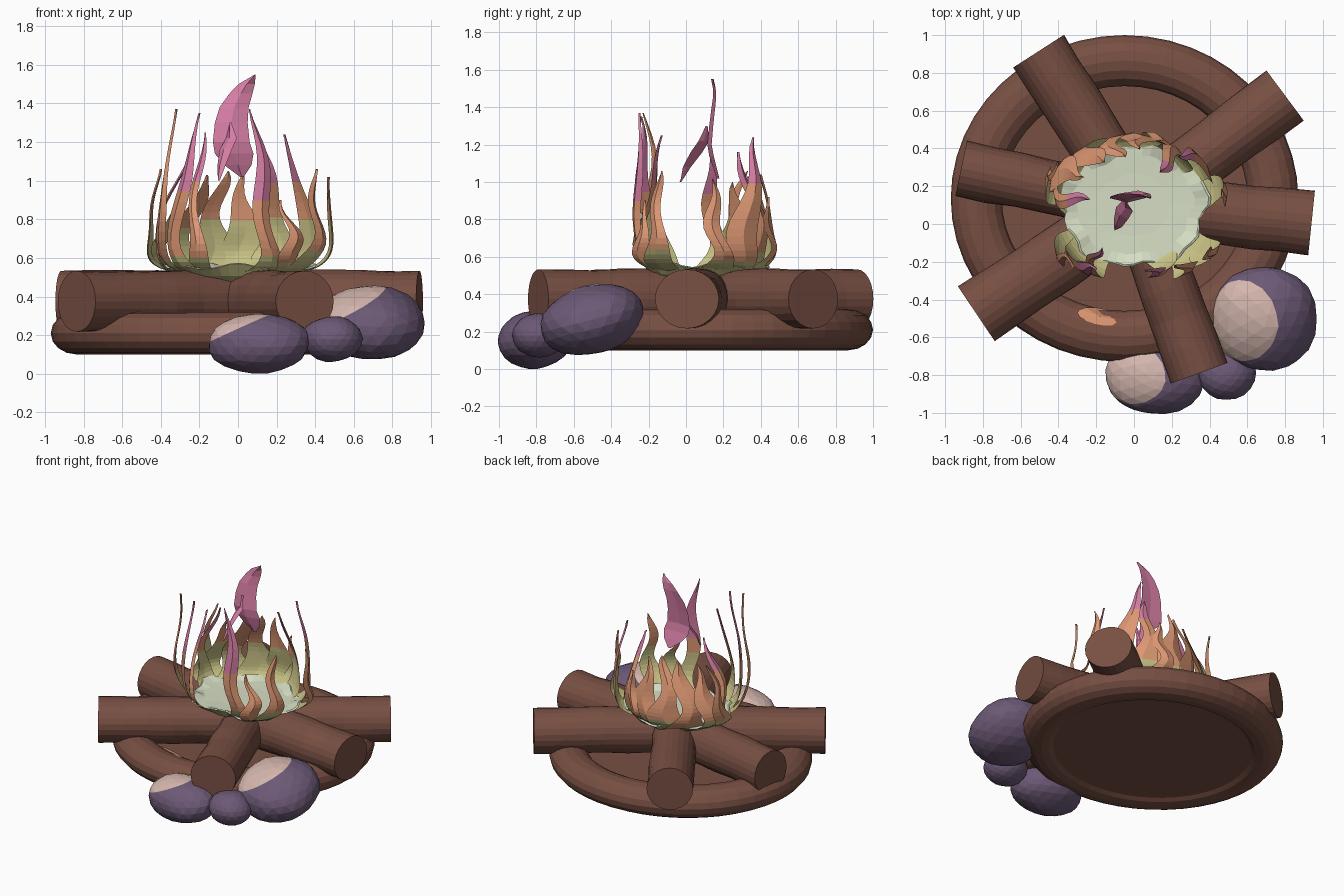
import bpy, bmesh, math
from mathutils import Vector, Matrix, noise

if "Cube" in bpy.data.objects:
    bpy.data.objects.remove(bpy.data.objects["Cube"])


def mat(name, r, g, b):
    m = bpy.data.materials.new(name)
    m.diffuse_color = (r, g, b, 1)
    m.use_nodes = True
    m.node_tree.nodes["Principled BSDF"].inputs["Base Color"].default_value = m.diffuse_color
    return m


BROWN = mat("bark_brown", 0.185, 0.078, 0.055)
PURPLE = mat("stone_purple", 0.15, 0.10, 0.18)
BLUSH = mat("stone_blush", 0.66, 0.47, 0.42)
PALE = mat("ember_pale_green", 0.67, 0.73, 0.55)
YELLOW = mat("flame_yellow_green", 0.57, 0.53, 0.23)
ORANGE = mat("flame_orange", 0.72, 0.31, 0.17)
PINK = mat("flame_pink", 0.68, 0.21, 0.38)
FIRE = [PALE, YELLOW, ORANGE, PINK]


def finish(bm, name, mats):
    bmesh.ops.recalc_face_normals(bm, faces=bm.faces)
    me = bpy.data.meshes.new(name)
    bm.to_mesh(me)
    bm.free()
    for m in mats:
        me.materials.append(m)
    ob = bpy.data.objects.new(name, me)
    bpy.context.collection.objects.link(ob)
    return ob


def skin(bm, rings, closed_u=False, mat_rule=None):
    """Quads between successive rings of points."""
    vs = [[bm.verts.new(p) for p in r] for r in rings]
    rows = len(vs) if closed_u else len(vs) - 1
    n = len(vs[0])
    for i in range(rows):
        for j in range(n):
            a, b = vs[i], vs[(i + 1) % len(vs)]
            f = bm.faces.new((a[j], a[(j + 1) % n], b[(j + 1) % n], b[j]))
            if mat_rule:
                f.material_index = mat_rule(f.calc_center_median(), j)
    return vs


# base ring with a thin floor
CX, CY, RX, RY, TUBE = -0.05, 0.135, 0.785, 0.73, 0.135
bm = bmesh.new()
rings = []
for i in range(48):
    a = math.tau * i / 48
    ring = []
    for j in range(16):
        b = math.tau * j / 16
        k = TUBE * math.cos(b)
        ring.append((CX + (RX + k) * math.cos(a), CY + (RY + k) * math.sin(a),
                     0.21 + 0.11 * math.sin(b)))
    rings.append(ring)
skin(bm, rings, True)
finish(bm, "base_ring", [BROWN])

bm = bmesh.new()
bmesh.ops.create_cone(bm, cap_ends=True, segments=48, radius1=1, radius2=1, depth=0.02,
                      matrix=Matrix.Translation((CX, CY, 0.135)) @ Matrix.Diagonal((0.76, 0.7, 1, 1)))
finish(bm, "base_floor", [BROWN])

# glowing patch on the ring
bm = bmesh.new()
pts = []
for i in range(14):
    a = math.tau * i / 14
    x, y = -0.18 + 0.12 * math.cos(a), -0.49 + 0.045 * math.sin(a)
    off = math.hypot((x - CX) * RY / RX, y - CY) - RY
    z = 0.21 + 0.11 * math.sqrt(max(0, 1 - (off / TUBE) ** 2))
    pts.append(bm.verts.new((x, y - 0.02 * math.cos(a), z + 0.004)))
mid = bm.verts.new((-0.18, -0.49, 0.305))
for i in range(14):
    bm.faces.new((pts[i], pts[(i + 1) % 14], mid))
finish(bm, "glowing_patch", [ORANGE])

# six logs meeting in the middle
HUB = Vector((0.02, 0.1, 0.375))
LOGS = [(-0.505, 0.915, 0.16), (0.345, -0.79, 0.16), (-0.915, 0.295, 0.15),
        (0.94, 0.005, 0.172), (-0.835, -0.475, 0.175), (0.80, 0.68, 0.165)]
for n, (x, y, r) in enumerate(LOGS):
    end = Vector((x, y, 0.375))
    d = end - HUB
    bm = bmesh.new()
    side = Vector((-d.y, d.x, 0)).normalized()
    rings = []
    for i in range(7):
        p = HUB + d * (i / 6)
        rings.append([p + side * (r - 0.012 + 0.012 * i / 6) * math.cos(a) + Vector((0, 0, 0.158 * math.sin(a)))
                      for a in (math.tau * j / 24 for j in range(24))])
    for i in range(1, 6):
        rings[i] = [v + 0.012 * noise.noise(v * 5) * (v - HUB - d * (i / 6)).normalized() for v in rings[i]]
    vs = skin(bm, rings)
    bm.faces.new(vs[0])
    bm.faces.new(vs[-1])
    finish(bm, f"log_{n + 1}", [BROWN])


# stones with a blush patch cut on the upper left
def stone(name, loc, size, tilt, spin, patch):
    bm = bmesh.new()
    bmesh.ops.create_icosphere(bm, subdivisions=3, radius=1)
    for v in bm.verts:
        v.co *= 1 + 0.06 * noise.noise(v.co * 1.3 + Vector(loc) * 7)
    if patch:
        nrm = Vector((-0.60, 0.05, 0.78)).normalized()
        bmesh.ops.bisect_plane(bm, geom=bm.verts[:] + bm.edges[:] + bm.faces[:],
                               plane_co=nrm * patch, plane_no=nrm)
        for f in bm.faces:
            f.material_index = int(f.calc_center_median().dot(nrm) > patch)
    M = (Matrix.Translation(loc) @ Matrix.Rotation(spin, 4, 'Z')
         @ Matrix.Rotation(tilt, 4, 'X') @ Matrix.Diagonal((*size, 1)))
    bmesh.ops.transform(bm, matrix=M, verts=bm.verts)
    finish(bm, name, [PURPLE, BLUSH])


stone("front_stone", (0.105, -0.81, 0.157), (0.265, 0.195, 0.155), 0.1, -0.15, 0.62)
stone("small_stone", (0.49, -0.785, 0.18), (0.155, 0.145, 0.12), 0, 0, None)
stone("large_stone", (0.69, -0.50, 0.265), (0.285, 0.285, 0.185), 0.25, 0, 0.62)

# ember bowl under the flames
FC = Vector((0.0, 0.1, 0))
EX, EY = 0.39, 0.33
bm = bmesh.new()
PROFILE = [(0.0, 0.46), (0.55, 0.47), (0.85, 0.505), (1.0, 0.555), (0.97, 0.56),
           (0.8, 0.545), (0.5, 0.54), (0.0, 0.54)]
rings = []
for k, (r, z) in enumerate(PROFILE):
    ring = []
    for i in range(48):
        a = math.tau * i / 48
        w = 1 + (0.05 * math.sin(5 * a) + 0.04 * math.sin(11 * a + 1)) * r
        lift = 0.015 * math.sin(7 * a) if k in (3, 4) else 0
        ring.append((FC.x + EX * max(r, 0.001) * w * math.cos(a),
                     FC.y + EY * max(r, 0.001) * w * math.sin(a), z + lift))
    rings.append(ring)
skin(bm, rings)
for i, f in enumerate(bm.faces):
    f.material_index = 0 if i // 48 >= 3 else 1
finish(bm, "ember_bowl", FIRE)


# flame ribbons with a thin lens section
def ribbon(name, path, widths, out, rule):
    bm = bmesh.new()
    side = Vector((-out.y, out.x, 0))
    rings = []
    for p, w in zip(path, widths):
        t = 0.002 + 0.16 * w
        rings.append([p + side * w - out * t, p + out * 0.006, p - side * w - out * t, p - out * 0.008])
    skin(bm, rings, mat_rule=rule)
    finish(bm, name, FIRE)


def tongue(n, bx, by, w, tx, ty, tz, pink):
    base = Vector((bx, by, 0))
    rad = base - FC
    tip = Vector((tx, ty, tz))
    out = rad.normalized()
    side = Vector((-out.y, out.x, 0))
    p0 = FC + rad * 0.80 + Vector((0, 0, 0.525))
    p1 = FC + rad * 1.50 + Vector((0, 0, 0.57))
    p2 = FC + rad * 1.08 + Vector((0, 0, 0.55 + 0.6 * (tz - 0.55)))
    p2.xy = p2.xy * 0.65 + tip.xy * 0.35
    path, widths = [], []
    N = 18
    for i in range(N + 1):
        t = i / N
        s = 1 - t
        p = p0 * s ** 3 + p1 * 3 * s * s * t + p2 * 3 * s * t * t + tip * t ** 3
        sway = math.sin(t * 9 + n * 1.7) * t * (1.0 - t) * 0.13
        path.append(p + side * sway + out * 0.3 * sway)
        widths.append(max(0.002, w * s ** 0.72 * (1 + 0.22 * math.sin(9 * t + 2 * n))))

    def rule(c, j):
        inside = j in (2, 3)
        if c.z > pink:
            return 3
        return 1 if c.z < (0.79 if inside else 0.60) + 0.03 * math.sin(n * 2.3) else 2
    ribbon(f"flame_{n}", path, widths, out, rule)


# base x, base y, half width, tip x, y, z, height where pink starts
TONGUES = [
    (-0.29, -0.14, 0.085, -0.20, -0.24, 1.35, 0.95),
    (-0.35, -0.09, 0.06, -0.32, -0.23, 1.37, 9),
    (-0.20, -0.20, 0.06, -0.17, -0.13, 1.25, 1.0),
    (0.15, -0.20, 0.08, 0.06, -0.25, 1.37, 0.92),
    (0.25, -0.19, 0.08, 0.22, -0.22, 0.90, 9),
    (0.33, -0.13, 0.09, 0.41, -0.13, 1.06, 9),
    (0.40, 0.17, 0.08, 0.47, 0.14, 1.02, 9),
    (0.33, 0.29, 0.12, 0.24, 0.36, 1.24, 1.0),
    (0.20, 0.36, 0.11, 0.14, 0.28, 1.16, 0.98),
    (0.10, 0.40, 0.09, 0.14, 0.44, 0.92, 9),
    (0.0, 0.42, 0.13, 0.03, 0.40, 1.04, 9),
    (-0.14, 0.40, 0.14, -0.05, 0.36, 1.05, 9),
    (-0.26, 0.34, 0.14, -0.16, 0.33, 1.03, 9),
    (-0.36, 0.25, 0.13, -0.27, 0.25, 1.0, 9),
    (-0.40, 0.18, 0.08, -0.40, 0.33, 1.06, 9),
    (-0.38, 0.15, 0.08, -0.24, 0.13, 1.15, 0.92),
]
for n, t in enumerate(TONGUES):
    tongue(n + 1, *t)

# tall central flame and its curled foot
ribbon("central_flame",
       [Vector(p) for p in [(0.02, 0.17, 1.02), (0.0, 0.15, 1.08), (-0.02, 0.13, 1.14), (-0.035, 0.12, 1.2),
                            (-0.035, 0.13, 1.3), (-0.02, 0.14, 1.38), (0.015, 0.15, 1.45), (0.045, 0.15, 1.50),
                            (0.09, 0.14, 1.55)]],
       [0.01, 0.07, 0.10, 0.095, 0.085, 0.075, 0.06, 0.042, 0.002], Vector((0, -1, 0)), lambda c, j: 3)
ribbon("central_flame_foot",
       [Vector(p) for p in [(-0.10, -0.03, 1.0), (-0.09, 0.0, 1.08), (-0.07, 0.05, 1.16), (-0.04, 0.09, 1.22),
                            (-0.04, 0.11, 1.3)]],
       [0.004, 0.03, 0.045, 0.04, 0.005], Vector((-0.7, -0.7, 0)), lambda c, j: 3)
